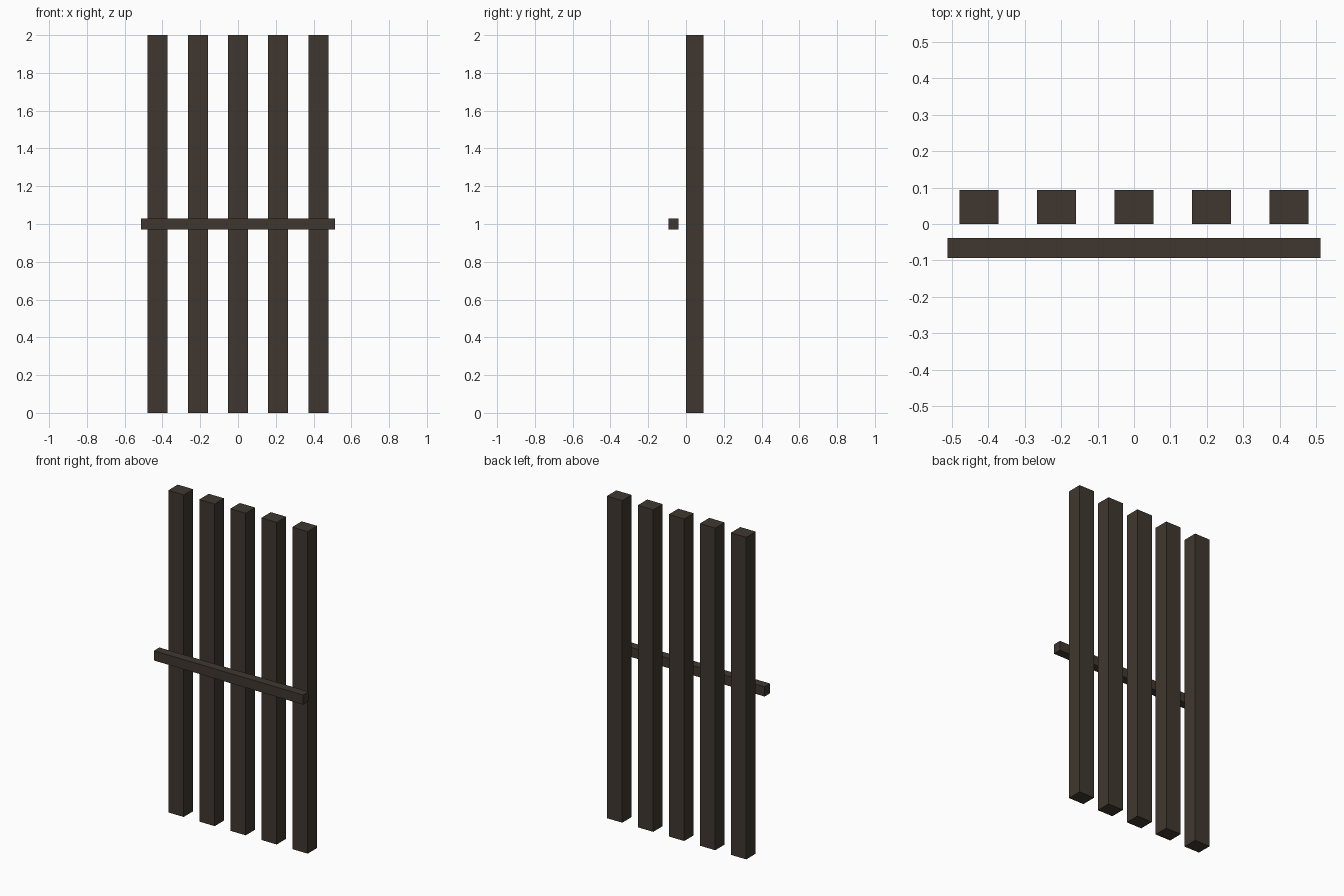
import bpy

if "Cube" in bpy.data.objects:
    bpy.data.objects.remove(bpy.data.objects["Cube"])

# Single dark timber colour
wood = bpy.data.materials.new("dark_brown_wood")
wood.diffuse_color = (0.050, 0.039, 0.029, 1.0)
wood.use_nodes = True
wood.node_tree.nodes["Principled BSDF"].inputs["Base Color"].default_value = wood.diffuse_color


def box(name, lo, hi):
    """Axis-aligned box between two corners."""
    centre = [(a + b) / 2 for a, b in zip(lo, hi)]
    bpy.ops.mesh.primitive_cube_add(size=1, location=centre)
    ob = bpy.context.object
    ob.name = name
    ob.scale = [b - a for a, b in zip(lo, hi)]
    bpy.ops.object.transform_apply(location=False, rotation=False, scale=True)
    ob.data.materials.append(wood)
    return ob


# Five upright slats, evenly spaced
PITCH, HALF_W = 0.213, 0.053
for i in range(5):
    x = (i - 2) * PITCH
    box(f"slat_{i + 1}", (x - HALF_W, 0.0, 0.0), (x + HALF_W, 0.093, 2.0))

# Horizontal rail standing clear of the slats at the front
box("cross_rail", (-0.513, -0.093, 0.97), (0.513, -0.039, 1.03))
